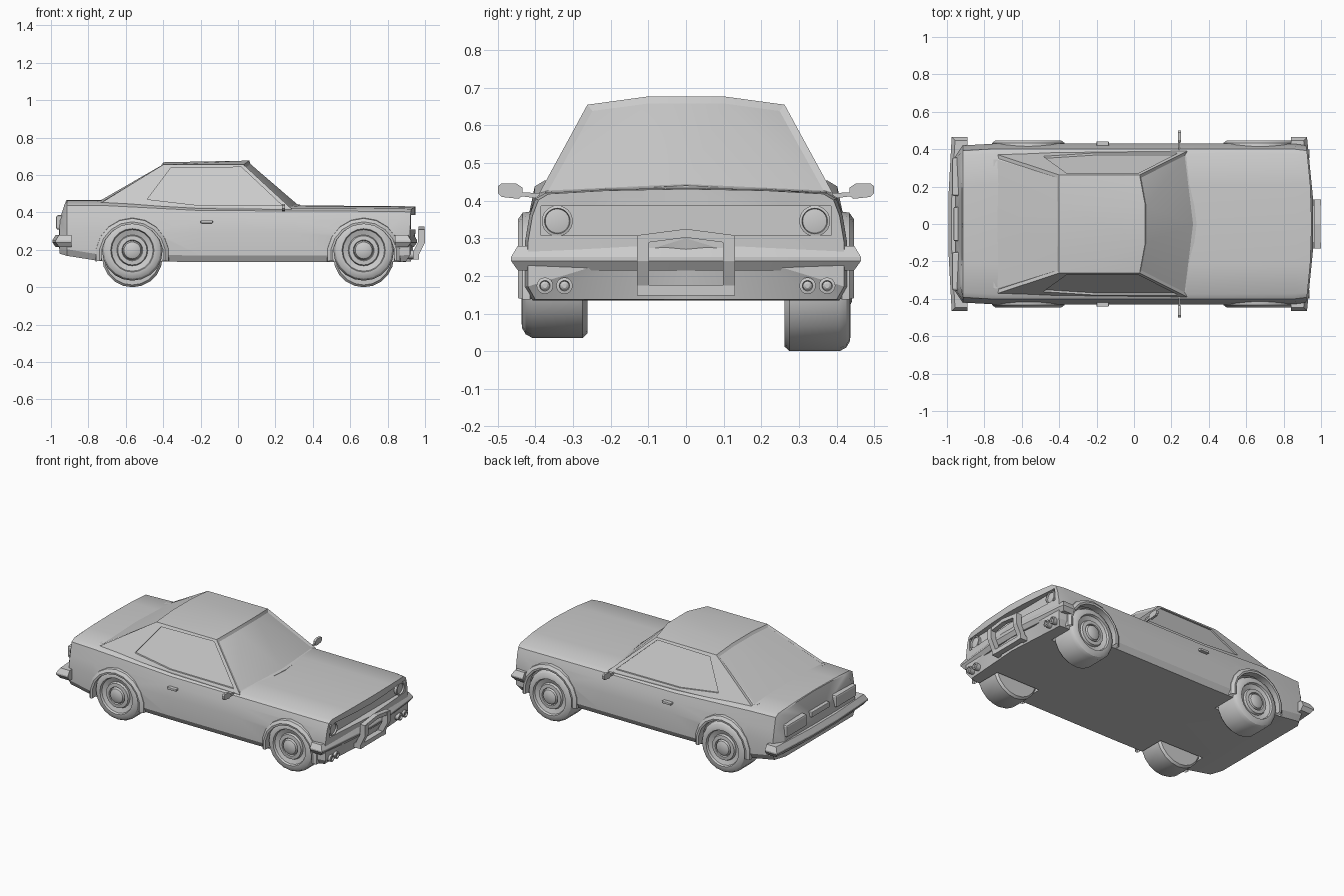
import bpy, bmesh
from math import cos, sin, pi, radians
from mathutils import Vector

if "Cube" in bpy.data.objects:
    bpy.data.objects.remove(bpy.data.objects["Cube"])


def finish(bm, name, smooth=30):
    bmesh.ops.remove_doubles(bm, verts=bm.verts, dist=1e-5)
    bmesh.ops.recalc_face_normals(bm, faces=bm.faces)
    me = bpy.data.meshes.new(name)
    bm.to_mesh(me)
    bm.free()
    ob = bpy.data.objects.new(name, me)
    bpy.context.collection.objects.link(ob)
    if smooth:
        shade(ob, smooth)
    return ob


def activate(ob):
    bpy.ops.object.select_all(action='DESELECT')
    ob.select_set(True)
    bpy.context.view_layer.objects.active = ob


def shade(ob, angle):
    activate(ob)
    bpy.ops.object.shade_smooth_by_angle(angle=radians(angle))


def loft(name, rings, hubs=None, smooth=30):
    """Join closed rings; cap with n-gons, or with fans around two hub points."""
    bm = bmesh.new()
    rows = [[bm.verts.new(p) for p in r] for r in rings]
    n = len(rows[0])
    for a, b in zip(rows, rows[1:]):
        for i in range(n):
            bm.faces.new((a[i], a[(i + 1) % n], b[(i + 1) % n], b[i]))
    for k, r in enumerate((rows[0], rows[-1])):
        if hubs:
            h = bm.verts.new(hubs[k])
            for i in range(n):
                bm.faces.new((h, r[i], r[(i + 1) % n]))
        else:
            bm.faces.new(r)
    return finish(bm, name, smooth)


def prism(name, pts, y0, y1, smooth=0):
    return loft(name, [[(x, y, z) for x, z in pts] for y in (y0, y1)], smooth=smooth)


def box(name, x0, x1, y0, y1, z0, z1, bevel=0):
    ob = prism(name, [(x0, z0), (x1, z0), (x1, z1), (x0, z1)], y0, y1)
    if bevel:
        m = ob.modifiers.new("bevel", 'BEVEL')
        m.width, m.segments = bevel, 2
    return ob


def lathe(name, prof, c, axis='Y', s=1, segs=20, a0=0, a1=360, smooth=30):
    """Turn (radius, height) points round the Y or X axis through c."""
    bm = bmesh.new()
    rows = []
    for k in range(segs + 1):
        a = radians(a0 + (a1 - a0) * k / segs)
        row = []
        for r, h in prof:
            p = (r * cos(a), s * h, r * sin(a)) if axis == 'Y' else (s * h, r * cos(a), r * sin(a))
            row.append(bm.verts.new(Vector(c) + Vector(p)))
        rows.append(row)
    for a, b in zip(rows, rows[1:]):
        for i in range(len(prof) - 1):
            bm.faces.new((a[i], a[i + 1], b[i + 1], b[i]))
    return finish(bm, name, smooth)


def cut(ob, cutters):
    for c in cutters:
        m = ob.modifiers.new("cut", 'BOOLEAN')
        m.operation, m.solver, m.object = 'DIFFERENCE', 'EXACT', c
        activate(ob)
        bpy.ops.object.modifier_apply(modifier=m.name)
        bpy.data.objects.remove(c)


AXLES = (-0.565, 0.672)

# Lower body: cross-sections along the length (x, half width, bottom, top)
SECTIONS = [(-0.955, .36, .18, .457), (-0.915, .42, .168, .46), (-0.74, .43, .14, .46), (-0.2, .43, .135, .432),
            (0.3, .43, .135, .43), (0.86, .428, .135, .427), (0.95, .42, .137, .424)]
rings = []
for k, (x, w, zb, zt) in enumerate(SECTIONS):
    half = [(w - .02, zb), (w, zb + .035), (w, .29), (w - .012, .36), (w - .028, zt - .022),
            (w - .055, zt - .006), (w * .5, zt + .003)]
    loop = [(0, zb)] + half + [(0, zt + .007)] + [(-y, z) for y, z in reversed(half)]
    ring = []
    for y, z in loop:
        px = x
        if k == 0:
            px += .035 * max(0, (z - .37) / .09)
        if k == len(SECTIONS) - 1:
            px -= .03 * (y / w) ** 2 + (.025 if z < .15 else 0)
        ring.append((px, y, z))
    rings.append(ring)
body = loft("body", rings, hubs=[(-.958, 0, .3), (.95, 0, .3)], smooth=0)

cutters = [box("grille_cutter", .905, 1.1, -.385, .385, .308, .386)]
for s in (-1, 1):
    for ax in AXLES:
        pts = [(ax + .168 * cos(a * pi / 12), .188 + .168 * sin(a * pi / 12)) for a in range(24)]
        cutters.append(prism("wheel_well_cutter", pts, s * .245, s * .6))
cut(body, cutters)
shade(body, 28)

# Cabin: convex hull, with front and rear glass set in
corners = [(.335, 0, .44), (.335, 0, .38), (-.755, 0, .464)]
for s in (-1, 1):
    corners += [(.285, s * .39, .42), (.285, s * .39, .38), (.06, s * .1, .677), (.03, s * .262, .655),
                (-.40, s * .1, .668), (-.40, s * .262, .655), (-.75, s * .345, .457),
                (-.75, s * .378, .44), (-.75, s * .378, .38)]
bm = bmesh.new()
for p in corners:
    bm.verts.new(p)
bmesh.ops.convex_hull(bm, input=bm.verts)
bm.normal_update()
for sx in (1, -1):
    glass = [f for f in bm.faces if f.normal.x * sx > .35 and f.normal.z > .2 and abs(f.normal.y) < .45]
    bmesh.ops.inset_region(bm, faces=glass, thickness=.017, depth=-.01, use_even_offset=True)
    bm.normal_update()
cabin = finish(bm, "cabin", 0)

# Side windows: shallow recesses in the slanted cabin wall
WINDOW = [(-.485, .47), (-.36, .637), (.018, .642), (.236, .437), (-.22, .439)]
cut(cabin, [loft("side_window_cutter",
                 [[(x, s * (.39 - (z - .42) * .545 + d), z) for x, z in WINDOW] for d in (-.012, .15)], smooth=0)
            for s in (-1, 1)])
shade(cabin, 20)

# Wheels and flared arches
WHEEL = [(0, .262), (.15, .262), (.162, .275), (.162, .408), (.152, .426), (.135, .436), (.116, .437),
         (.111, .424), (.083, .414), (.078, .428), (.056, .430), (.052, .418), (.045, .434), (.03, .441), (0, .443)]
ARCH = [(.199, .415), (.196, .434), (.178, .447), (.166, .445), (.166, .40), (.199, .415)]
for s, zc in ((-1, .197), (1, .162)):
    for ax, end in zip(AXLES, ("rear", "front")):
        lathe(end + "_wheel", WHEEL, (ax, 0, zc), s=s)
        lathe(end + "_wheel_arch", ARCH, (ax, 0, .172), s=s, segs=10, a0=-10, a1=190)

# Bumpers: six-sided bar wrapped round the corners
BAR = [(-.025, .215), (.012, .215), (.03, .24), (.03, .25), (.012, .28), (-.025, .28)]
for sx, tip, corner, mid, name in ((1, .84, .895, .928, "front_bumper"), (-1, .89, .945, .963, "rear_bumper")):
    path = [(tip, .435, 0, 1), (corner, .435, 1, 1), (mid, .13, 1, 0)]
    path += [(x, -y, nx, -ny) for x, y, nx, ny in reversed(path)]
    loft(name, [[(sx * (x + nx * o), y + ny * o, z) for o, z in BAR] for x, y, nx, ny in path], smooth=20)

# Push bar in front of the bumper
POST = [(.962, .308), (1, .308), (1, .24), (.968, .175), (.968, .148), (.90, .148), (.90, .178), (.93, .178), (.962, .24)]
for s in (-1, 1):
    prism("push_bar_post", POST, s * .098, s * .13)
TOP = [(-.13, .285), (0, .302), (.13, .285), (.13, .308), (0, .325), (-.13, .308)]
loft("push_bar_top", [[(x, y, z) for y, z in TOP] for x in (.965, .997)], smooth=0)
box("push_bar_bottom", .93, .966, -.13, .13, .148, .176)

for s in (-1, 1):
    # Lamps
    lathe("headlight", [(.041, -.01), (.041, .014), (.034, .016), (.032, .006), (0, .012)],
          (.908, s * .342, .346), 'X', segs=24)
    for y in (.375, .323):
        lathe("fog_light", [(.022, -.03), (.022, .012), (.014, .014), (.012, .004), (.006, .008), (0, .008)],
              (.925, s * y, .174), 'X', segs=16)
    box("tail_light", -.972, -.93, s * .15, s * .355, .308, .385, .01)
    # Door handles
    box("door_handle", -.2, -.135, s * .415, s * .442, .342, .357, .004)
    # Wing mirrors on thin stalks
    lens = [(.435, .412), (.445, .405), (.49, .41), (.5, .42), (.5, .438), (.49, .446), (.45, .445), (.435, .435)]
    loft("wing_mirror", [[(x, s * y, z) for y, z in lens] for x in (.235, .25)], smooth=0)
    stalk = [(.385, .405), (.44, .412), (.44, .422), (.385, .42)]
    loft("mirror_stalk", [[(x, s * y, z) for y, z in stalk] for x in (.238, .247)], smooth=0)

# Rear plate panel
box("rear_plate", -.964, -.93, -.09, .09, .335, .37, .004)
